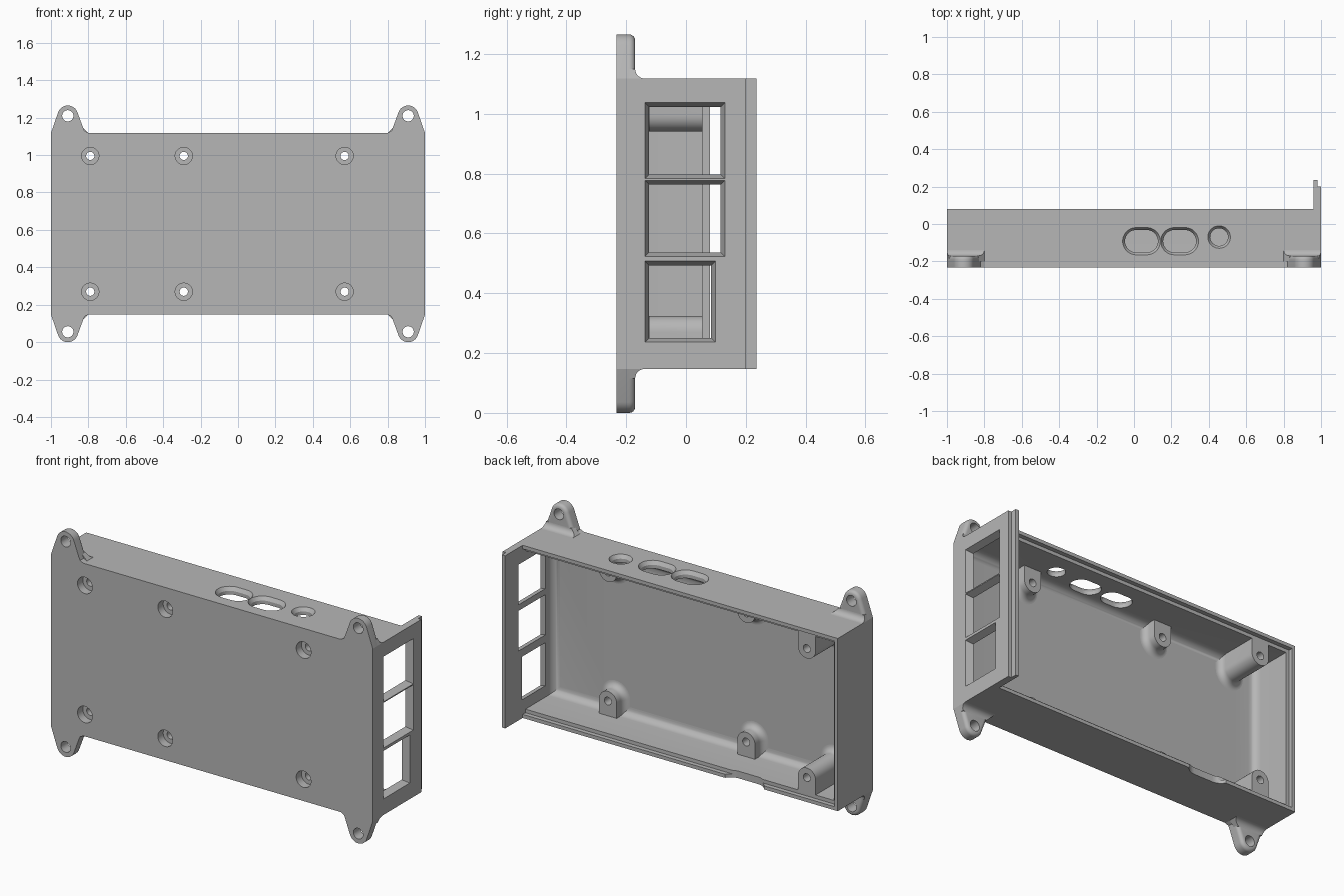
import bpy, bmesh
from math import sin, cos, pi, radians

cube = bpy.data.objects.get("Cube")
if cube:
    bpy.data.objects.remove(cube)

grey = bpy.data.materials.new("plain grey")
grey.use_nodes = True
grey.diffuse_color = (0.47, 0.47, 0.47, 1)
grey.node_tree.nodes["Principled BSDF"].inputs["Base Color"].default_value = (0.47, 0.47, 0.47, 1)

BOTTOM, TOP = 0.147, 1.118      # outer height range of the case
FRONT, RIM = -0.232, 0.08       # front face and back rim
FLOOR, LEDGE = -0.19, 0.055     # inner floor and rim step
WALL = 0.04
MID = (BOTTOM + TOP) / 2


def loft(name, rings):
    """Closed solid through rings that have equal point counts."""
    bm = bmesh.new()
    loops = [[bm.verts.new(p) for p in ring] for ring in rings]
    n = len(loops[0])
    for a, b in zip(loops, loops[1:]):
        for i in range(n):
            j = (i + 1) % n
            bm.faces.new((a[i], a[j], b[j], b[i]))
    bm.faces.new(loops[0])
    bm.faces.new(loops[-1])
    bmesh.ops.recalc_face_normals(bm, faces=bm.faces)
    mesh = bpy.data.meshes.new(name)
    bm.to_mesh(mesh)
    bm.free()
    mesh.materials.append(grey)
    obj = bpy.data.objects.new(name, mesh)
    bpy.context.collection.objects.link(obj)
    return obj


def select_only(obj):
    bpy.ops.object.select_all(action='DESELECT')
    obj.select_set(True)
    bpy.context.view_layer.objects.active = obj


def cut(obj, cutter, keep=False):
    cutter.hide_render = True
    mod = obj.modifiers.new("cut", 'BOOLEAN')
    mod.operation, mod.solver, mod.object = 'DIFFERENCE', 'EXACT', cutter
    select_only(obj)
    bpy.ops.object.modifier_apply(modifier=mod.name)
    if not keep:
        bpy.data.objects.remove(cutter)


def smooth(obj):
    select_only(obj)
    bpy.ops.object.shade_smooth_by_angle(angle=radians(32))


def rect(a0, a1, b0, b1):
    return [(a0, b0), (a1, b0), (a1, b1), (a0, b1)]


def arc(cx, cy, r, start, end, steps=16):
    angles = [radians(start + (end - start) * i / steps) for i in range(steps + 1)]
    return [(cx + r * cos(t), cy + r * sin(t)) for t in angles]


def slot(cx, cy, half, r):
    return arc(cx + half, cy, r, -90, 90) + arc(cx - half, cy, r, 90, 270)


def circle(cx, cy, r):
    return arc(cx, cy, r, 0, 352.5, 47)


def at_y(points, y):
    return [(a, y, b) for a, b in points]


def at_z(points, z):
    return [(a, b, z) for a, b in points]


def fillet(r, steps=8):
    """Pairs of spread and rise for a concave quarter round."""
    ts = [pi / 2 * i / steps for i in range(steps + 1)]
    return [(r * (1 - sin(t)), r * (1 - cos(t))) for t in ts]


# Case body with the taller stepped end wall
profile = [(-1, FRONT), (1, FRONT), (1, 0.2), (0.98, 0.2), (0.98, 0.235),
           (0.96, 0.235), (0.96, RIM), (-1, RIM)]
case = loft("case_shell", [at_z(profile, BOTTOM), at_z(profile, TOP)])


# Cavity with rounded floor edges and a stepped rim
def inside(inset):
    return rect(-1 + inset, min(1 - inset, 1 - WALL), BOTTOM + inset, TOP - inset)


rings = [at_y(inside(WALL + s), FLOOR + h) for s, h in fillet(0.045)]
rings += [at_y(inside(WALL), LEDGE), at_y(inside(WALL / 2), LEDGE), at_y(inside(WALL / 2), 0.3)]
cut(case, loft("cavity", rings))

# Tapered windows in the end wall
for y1, z0, z1 in [(0.13, 0.783, 1.037), (0.13, 0.523, 0.777), (0.098, 0.237, 0.507)]:
    rings = []
    for x, d in [(0.94, 0.014), (0.96, 0.014), (1.0, 0), (1.02, 0)]:
        rings.append([(x, a, b) for a, b in rect(-0.137 + d, y1 - d, z0 + d, z1 - d)])
    cut(case, loft("window_cutter", rings))

# Tapered cable openings in the top wall
for cx, cy, half, r in [(0.04, -0.092, 0.028, 0.073), (0.244, -0.092, 0.028, 0.073),
                        (0.455, -0.07, 0.0005, 0.06)]:
    rings = [at_z(slot(cx, cy, half, r - d), TOP + h)
             for h, d in [(-0.06, 0.013), (-0.02, 0.013), (0, 0), (0.02, 0)]]
    cut(case, loft("opening_cutter", rings))

# Shallow notch in the bottom wall rim
notch = slot(-0.42, 0.115, 0.06, 0.07)
cut(case, loft("notch_cutter", [at_z(notch, BOTTOM - 0.03), at_z(notch, BOTTOM + 0.06)]))

# Screw posts joined to the long walls, with counterbored holes
POST_R, POST_OFF = 0.055, 0.363


def post_outline(x, side, r):
    pts = [(r, 0.095)] + arc(0, 0, r, 0, -180) + [(-r, 0.095)]
    return [(x + u, MID + side * (POST_OFF + w)) for u, w in pts]


for x, height in [(-0.79, LEDGE), (-0.29, -0.12), (0.57, -0.12)]:
    for side in (-1, 1):
        rings = [at_y(post_outline(x, side, POST_R + 0.035), FLOOR - 0.01)]
        rings += [at_y(post_outline(x, side, POST_R + s), FLOOR + h) for s, h in fillet(0.035)]
        rings.append(at_y(post_outline(x, side, POST_R), height))
        post = loft("screw_post", rings)
        z = MID + side * POST_OFF
        hole = loft("screw_hole_cutter", [at_y(circle(x, z, r), y) for y, r in
                    [(-0.3, 0.046), (-0.185, 0.046), (-0.185, 0.022), (0.2, 0.022)]])
        cut(case, hole, keep=True)
        cut(post, hole)
        smooth(post)
smooth(case)

# Corner mounting tabs with rounded back edges
TAB_BACK, ROUND = -0.17, 0.02


def tab_outline(d):
    return ([(d, 0), ] + arc(0.09, 0.092, 0.055 - d, 160, 20)
            + [(0.172 - d, 0.028), (0.18 - d, 0.01), (0.2 - d, 0)])


for sx in (-1, 1):
    for sz in (-1, 1):
        def corner(u, y, w):
            return (sx * (1 - u), y, MID + sz * ((TOP - BOTTOM) / 2 + w))

        layers = [(0, FRONT)]
        layers += [(ROUND * (1 - cos(t)), TAB_BACK - ROUND * (1 - sin(t)))
                   for t in [pi / 12 * i for i in range(7)]]
        tab = loft("mounting_tab", [[corner(u, y, w) for u, w in tab_outline(d)]
                                    for d, y in layers])
        cut(tab, loft("tab_hole_cutter", [[corner(u, y, w) for u, w in circle(0.09, 0.092, 0.03)]
                                          for y in (-0.3, 0)]))
        smooth(tab)

        # Quarter-round blend from tab to wall
        blend = loft("tab_blend", [[corner(u, y, w) for u, y in
                                    rect(0.35 * w, 0.2 - w, -0.2, TAB_BACK + s)]
                                   for s, w in fillet(0.032)])
        smooth(blend)
